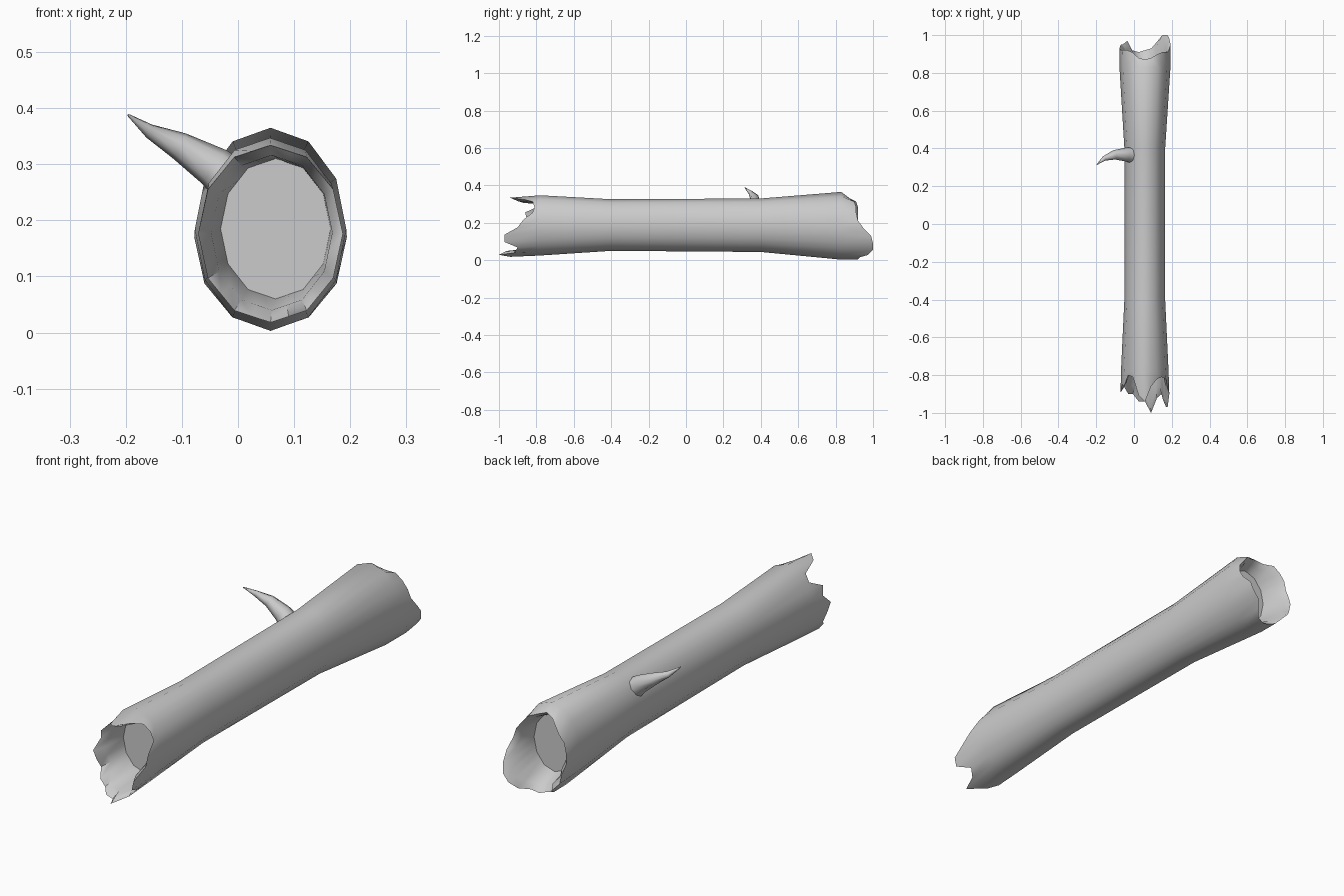
import bpy, bmesh, math
from mathutils import Vector

if "Cube" in bpy.data.objects:
    bpy.data.objects.remove(bpy.data.objects["Cube"])

N = 24  # columns: 12 real sides, each split once so the broken ends can zigzag

# Ragged end outlines: y of the rim for each 15 degree column, starting at +x
FRONT = [-.90, -.87, -.82, -.81, -.82, -.86, -.94, -.91, -.81, -.80, -.86, -.85,
         -.89, -.88, -.86, -.90, -.90, -.94, -.94, -1.0, -.92, -.90, -.97, -.97]
BACK = [.95, .92, .91, .91, .90, .88, .87, .88, .91, .92, .92, .92,
        .93, .95, .95, .97, .92, .91, .92, .93, .97, 1.0, 1.0, .99]


def ring(bm, ys, cx, rx, cz, rz):
    verts = []
    for k in range(N):
        a = math.tau * k / N
        f = math.cos(math.pi / 12) if k % 2 else 1.0
        y = ys[k] if isinstance(ys, list) else ys
        verts.append(bm.verts.new((cx + rx * f * math.cos(a), y, cz + rz * f * math.sin(a))))
    return verts


def skin(bm, rings):
    for a, b in zip(rings, rings[1:]):
        n = len(a)
        for i in range(n):
            j = (i + 1) % n
            bm.faces.new((a[i], a[j], b[j], b[i]))
    bm.faces.new(rings[0])
    bm.faces.new(rings[-1])


def finish(bm, name):
    bmesh.ops.recalc_face_normals(bm, faces=bm.faces)
    me = bpy.data.meshes.new(name)
    bm.to_mesh(me)
    bm.free()
    ob = bpy.data.objects.new(name, me)
    bpy.context.collection.objects.link(ob)
    bpy.ops.object.select_all(action='DESELECT')
    bpy.context.view_layer.objects.active = ob
    ob.select_set(True)
    bpy.ops.object.shade_smooth_by_angle(angle=math.radians(55))
    return ob


# Hollow-ended trunk: recessed cap, lip, rim, bark, rim, lip, recessed cap
bm = bmesh.new()
skin(bm, [
    ring(bm, -.74, .067, .098, .185, .125),
    ring(bm, [y + .04 for y in FRONT], .060, .108, .178, .138),
    ring(bm, FRONT, .058, .129, .176, .158),
    ring(bm, -.78, .057, .126, .186, .161),
    ring(bm, -.40, .057, .108, .188, .138),
    ring(bm, .40, .057, .108, .187, .143),
    ring(bm, .83, .058, .135, .184, .181),
    ring(bm, BACK, .058, .136, .170, .165),
    ring(bm, [y - .03 for y in BACK], .058, .114, .174, .145),
    ring(bm, .81, .063, .098, .180, .125),
])
finish(bm, "log_trunk")

# Curved broken branch: centre points and radii
path = [((.01, .362, .25), .046), ((-.042, .368, .295), .037), ((-.105, .366, .333), .025),
        ((-.158, .347, .359), .013), ((-.196, .315, .388), .002)]
bm = bmesh.new()
pts = [Vector(p) for p, r in path]
rings = []
for i, (p, r) in enumerate(path):
    t = (pts[min(i + 1, 4)] - pts[max(i - 1, 0)]).normalized()
    u = t.cross(Vector((0, 0, 1))).normalized()
    v = t.cross(u)
    rings.append([bm.verts.new(pts[i] + r * (math.cos(a) * u + math.sin(a) * v))
                  for a in (math.tau * k / 8 for k in range(8))])
skin(bm, rings)
finish(bm, "branch_stub")
